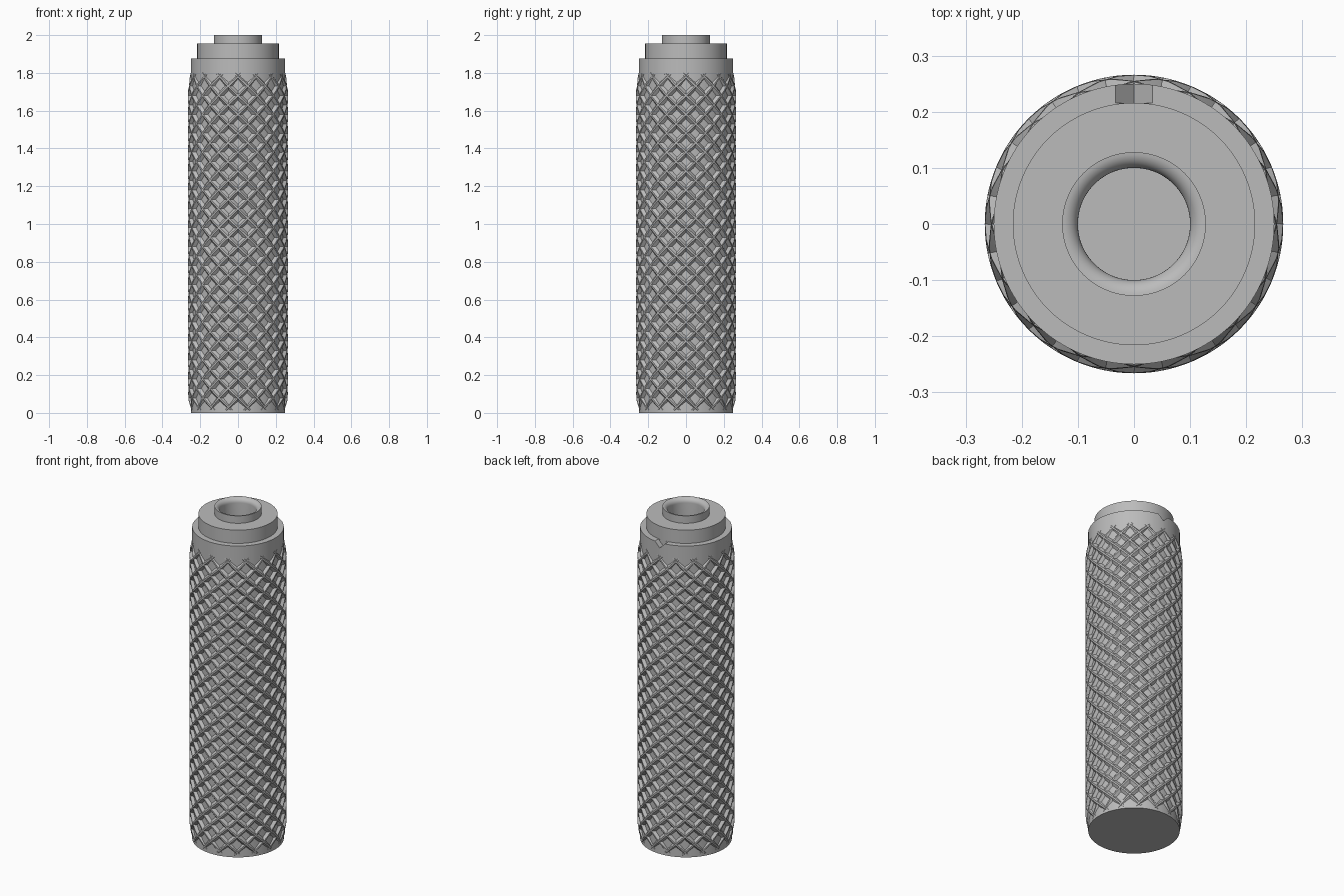
import bpy, bmesh, math
from mathutils import Matrix

cube = bpy.data.objects.get("Cube")
if cube:
    bpy.data.objects.remove(cube, do_unlink=True)

# Single metal colour
metal = bpy.data.materials.new("grey_metal")
metal.use_nodes = True
metal.diffuse_color = (0.5, 0.5, 0.5, 1)
metal.node_tree.nodes["Principled BSDF"].inputs["Base Color"].default_value = (0.5, 0.5, 0.5, 1)


def finish(name, bm):
    bmesh.ops.recalc_face_normals(bm, faces=bm.faces)
    mesh = bpy.data.meshes.new(name)
    bm.to_mesh(mesh)
    bm.free()
    obj = bpy.data.objects.new(name, mesh)
    bpy.context.collection.objects.link(obj)
    mesh.materials.append(metal)
    return obj


def activate(obj):
    bpy.ops.object.select_all(action='DESELECT')
    obj.select_set(True)
    bpy.context.view_layer.objects.active = obj


def lathe(name, profile, steps=96):
    bm = bmesh.new()
    verts = [bm.verts.new((r, 0, z)) for r, z in profile]
    edges = [bm.edges.new(pair) for pair in zip(verts, verts[1:])]
    bmesh.ops.spin(bm, geom=verts + edges, cent=(0, 0, 0), axis=(0, 0, 1),
                   angle=math.tau, steps=steps)
    bmesh.ops.remove_doubles(bm, verts=bm.verts, dist=1e-5)
    return finish(name, bm)


# Handle body: barrel, stepped shoulder, boss with a flared socket
R, SHOULDER, TOP = 0.25, 1.875, 2.0
LIP, BORE = 0.128, 0.1
profile = [(0, 0), (R, 0), (R, SHOULDER), (0.216, SHOULDER), (0.216, 1.955),
           (LIP, 1.955), (LIP, TOP)]
flare = LIP - BORE
for i in range(1, 9):
    a = math.pi / 2 * i / 8
    profile.append((BORE + flare * (1 - math.sin(a)), TOP - flare * (1 - math.cos(a))))
profile += [(BORE, 1.78), (0, 1.78)]
body = lathe("handle_body", profile)

# V-shaped locating notch in the shoulder at the back
bm = bmesh.new()
half, lift = 0.033, 0.01
section = [(0, SHOULDER - half), (half + lift, SHOULDER + lift), (-half - lift, SHOULDER + lift)]
front = bm.faces.new([bm.verts.new((x, 0.216, z)) for x, z in section])
extruded = bmesh.ops.extrude_face_region(bm, geom=[front], use_keep_orig=True)
bmesh.ops.translate(bm, vec=(0, 0.06, 0),
                    verts=[g for g in extruded["geom"] if isinstance(g, bmesh.types.BMVert)])
cutter = finish("notch_cutter", bm)
cutter.hide_render = True
cut = body.modifiers.new("notch", 'BOOLEAN')
cut.operation, cut.object, cut.solver = 'DIFFERENCE', cutter, 'EXACT'
activate(body)
bpy.ops.object.modifier_apply(modifier=cut.name)
bpy.data.objects.remove(cutter, do_unlink=True)
activate(body)
bpy.ops.object.shade_smooth_by_angle(angle=math.radians(30))

# Knurling: crossing helical ridges that fade into the barrel at both ends
STARTS, LEAD, KNURL_TOP, CROSSING = 16, 1.6, 1.81, 1.78
HEIGHT, FADE, STEPS = 0.016, 0.13, 54
SIDES = [(-0.022, -0.022), (-0.004, 0), (0.004, 0), (0.022, -0.022)]


def add_ridge(bm, start, hand):
    previous = None
    for i in range(STEPS + 1):
        z = KNURL_TOP * i / STEPS
        fade = min(1, z / FADE, (KNURL_TOP - z) / FADE)
        crest = R - 0.002 + (HEIGHT + 0.002) * math.sin(fade * math.pi / 2)
        angle = start + hand * math.tau * (z - CROSSING) / LEAD
        turn = Matrix.Rotation(angle, 3, 'Z')
        ring = []
        for across, rise in SIDES:
            side = across * math.sqrt(0.5)
            co = turn @ Matrix.Rotation(side / R, 3, 'Z').col[0] * (crest + rise)
            co.z = max(0, z - hand * side)
            ring.append(bm.verts.new(co))
        if previous:
            for a in range(len(SIDES)):
                b = (a + 1) % len(SIDES)
                bm.faces.new((previous[a], previous[b], ring[b], ring[a]))
        else:
            bm.faces.new(ring)
        previous = ring
    bm.faces.new(previous)


for name, hand in (("right_hand_knurl", 1), ("left_hand_knurl", -1)):
    bm = bmesh.new()
    for k in range(STARTS):
        add_ridge(bm, math.tau * k / STARTS, hand)
    knurl = finish(name, bm)
    activate(knurl)
    bpy.ops.object.shade_smooth_by_angle(angle=math.radians(20))
